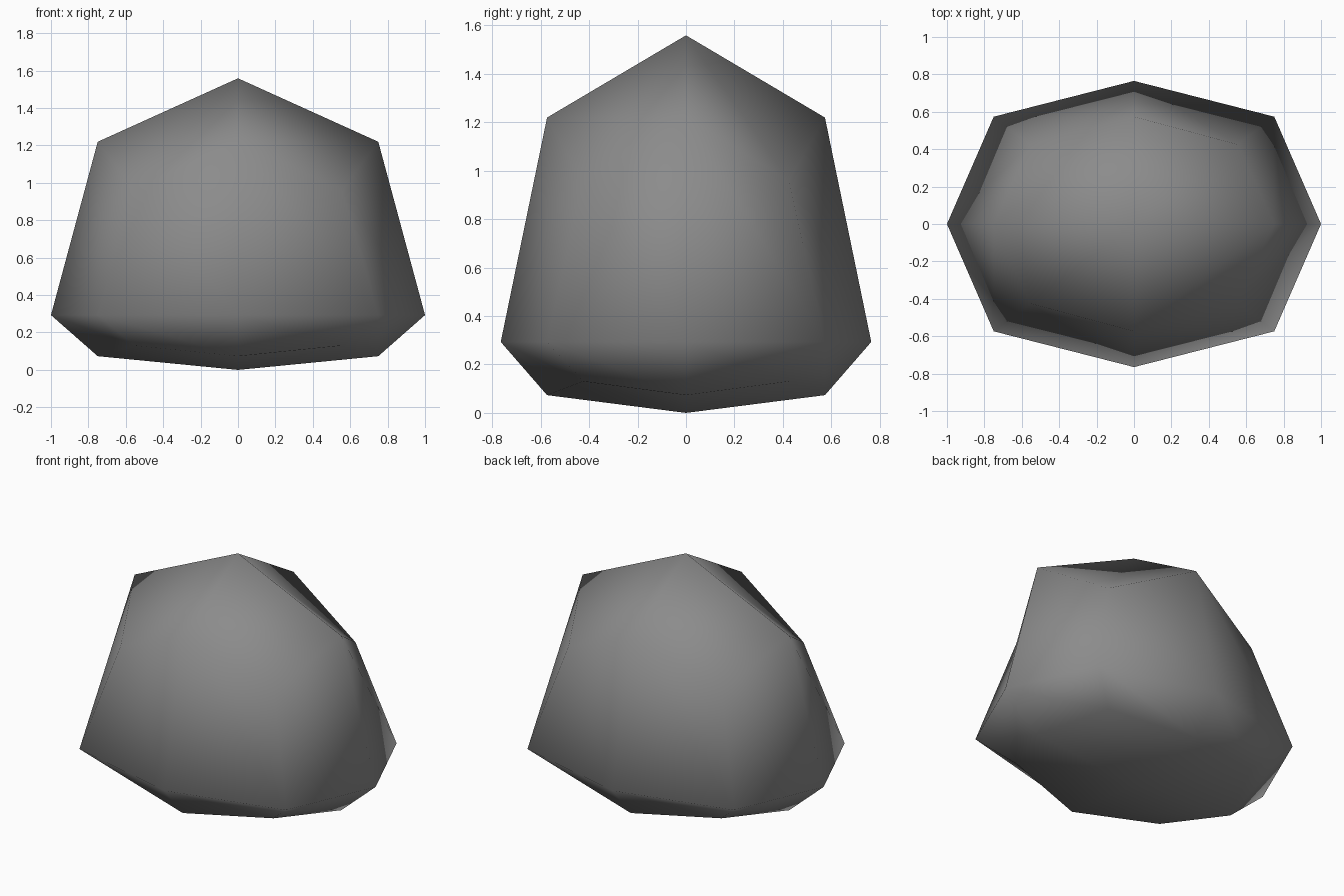
import bpy

# Remove the default cube
old = bpy.data.objects.get("Cube")
if old:
    bpy.data.objects.remove(old, do_unlink=True)

# Single stone-grey colour
GREY = (0.26, 0.26, 0.26, 1.0)
mat = bpy.data.materials.new("stone_grey")
mat.use_nodes = True
mat.diffuse_color = GREY
bsdf = next(n for n in mat.node_tree.nodes if n.type == 'BSDF_PRINCIPLED')
bsdf.inputs["Base Color"].default_value = GREY
bsdf.inputs["Roughness"].default_value = 0.8

# Boulder: a cube rounded by one level of subdivision
bpy.ops.mesh.primitive_cube_add(size=2)
rock = bpy.context.object
rock.name = "boulder"
sub = rock.modifiers.new("rounding", 'SUBSURF')
sub.levels = sub.render_levels = 1
sub.use_limit_surface = False
bpy.ops.object.modifier_apply(modifier=sub.name)

# Stretch into a tall crown above a shallow base
HALF_DEPTH, WAIST, CROWN = 0.765, 0.293, 1.266
for v in rock.data.vertices:
    v.co.y *= HALF_DEPTH
    t = v.co.z
    v.co.z = WAIST + (CROWN * t ** 1.085 if t > 0 else WAIST * t)

rock.data.materials.append(mat)
bpy.ops.object.shade_smooth()
